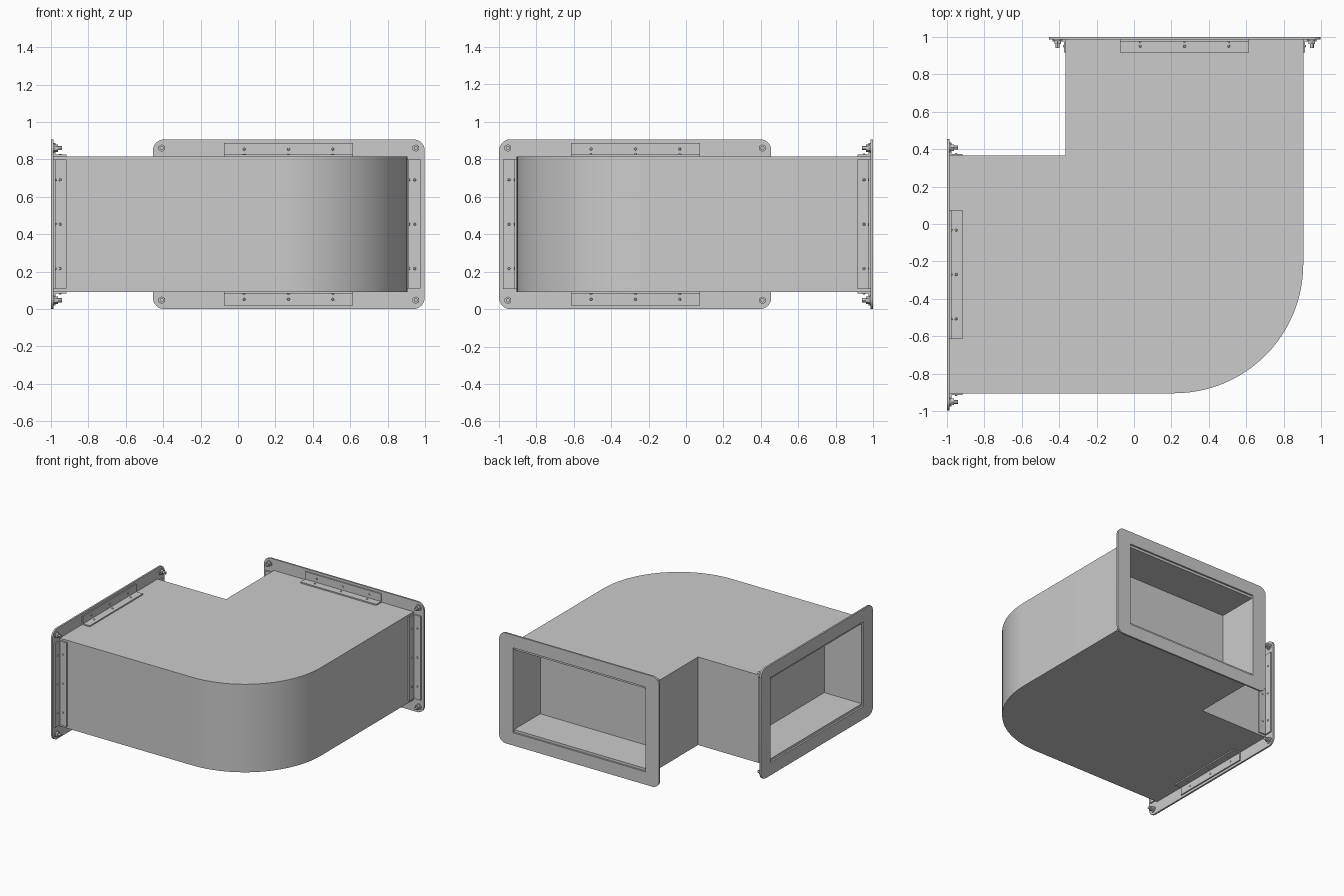
import bpy, bmesh, math
from mathutils import Matrix, Vector

cube = bpy.data.objects.get("Cube")
if cube:
    bpy.data.objects.remove(cube, do_unlink=True)

steel = bpy.data.materials.new("galvanised_grey")
steel.use_nodes = True
GREY = (0.6, 0.6, 0.6, 1)
steel.diffuse_color = GREY
steel.node_tree.nodes["Principled BSDF"].inputs["Base Color"].default_value = GREY

WALL, INNER = 0.905, -0.365        # duct outer and inner side walls
Z0, Z1, TOP = 0.092, 0.815, 0.907  # duct bottom, duct top, flange height
FX0, FX1 = -0.455, 0.998           # flange width
MID_X, MID_Z = 0.27, TOP / 2
BACK = 0.986                       # inside face of the flange plate
# the side opening is the rear opening reflected across the elbow's diagonal
SWAP = Matrix(((0, -1, 0, 0), (-1, 0, 0, 0), (0, 0, 1, 0), (0, 0, 0, 1)))


def finish(name, bm, mirrored=False):
    if mirrored:
        bm.transform(SWAP)
        bmesh.ops.reverse_faces(bm, faces=bm.faces[:])
    mesh = bpy.data.meshes.new(name)
    bm.to_mesh(mesh)
    bm.free()
    mesh.materials.append(steel)
    obj = bpy.data.objects.new(name, mesh)
    bpy.context.collection.objects.link(obj)
    bpy.ops.object.select_all(action='DESELECT')
    obj.select_set(True)
    bpy.context.view_layer.objects.active = obj
    bpy.ops.object.shade_smooth_by_angle(angle=math.radians(30))


def box(bm, lo, hi):
    lo, hi = Vector(lo), Vector(hi)
    size = Matrix.Diagonal((*(hi - lo), 1))
    bmesh.ops.create_cube(bm, size=1, matrix=Matrix.Translation((lo + hi) / 2) @ size)


def rod(bm, centre, axis, radius, length, sides=12, tip=None):
    turn = Vector(axis).to_track_quat('Z', 'Y').to_matrix().to_4x4()
    bmesh.ops.create_cone(bm, cap_ends=True, segments=sides, radius1=radius,
                          radius2=radius if tip is None else tip, depth=length,
                          matrix=Matrix.Translation(centre) @ turn)


def arc(cx, cy, r, start, steps):
    return [(cx + r * math.cos(start + i * math.pi / 2 / steps),
             cy + r * math.sin(start + i * math.pi / 2 / steps)) for i in range(steps + 1)]


# Elbow duct: L-shaped prism with a rounded heel and a recessed pocket in each mouth
bm = bmesh.new()
r = 0.69
plan = [(-BACK, -INNER), (-BACK, -WALL)]
plan += arc(WALL - r, r - WALL, r, -math.pi / 2, 24)
plan += [(WALL, BACK), (INNER, BACK), (INNER, -INNER)]
base = bm.faces.new([bm.verts.new((x, y, Z0)) for x, y in plan])
body = bmesh.ops.extrude_face_region(bm, geom=[base])
raised = [v for v in body["geom"] if isinstance(v, bmesh.types.BMVert)]
bmesh.ops.translate(bm, verts=raised, vec=(0, 0, Z1 - Z0))
bmesh.ops.recalc_face_normals(bm, faces=bm.faces[:])
bm.normal_update()
mouths = [f for f in bm.faces
          if min(v.co.y for v in f.verts) > BACK - 0.001
          or max(v.co.x for v in f.verts) < 0.001 - BACK]
bmesh.ops.inset_individual(bm, faces=mouths, thickness=0.033, use_even_offset=True)
for mouth in mouths:
    inward = mouth.normal * -0.34
    pocket = bmesh.ops.extrude_discrete_faces(bm, faces=[mouth])["faces"][0]
    bmesh.ops.translate(bm, verts=pocket.verts[:], vec=inward)
finish("elbow_duct", bm)


# Flange: rounded plate with a rectangular opening
def flange(bm):
    r = 0.06
    outer = []
    corners = [(FX1 - r, TOP - r), (FX0 + r, TOP - r), (FX0 + r, r), (FX1 - r, r)]
    for k, (cx, cz) in enumerate(corners):
        outer += arc(cx, cz, r, k * math.pi / 2, 8)
    ax, bx, az, bz = FX0 + 0.125, FX1 - 0.125, 0.105, TOP - 0.105
    hole = [(ax, az), (bx, az), (bx, bz), (ax, bz)]
    edges = []
    for loop in (outer, hole):
        vs = [bm.verts.new((x, 1, z)) for x, z in loop]
        edges += [bm.edges.new((vs[i - 1], vs[i])) for i in range(len(vs))]
    bmesh.ops.triangle_fill(bm, edges=edges, use_beauty=True)
    plate = bmesh.ops.extrude_face_region(bm, geom=bm.faces[:])
    moved = [v for v in plate["geom"] if isinstance(v, bmesh.types.BMVert)]
    bmesh.ops.translate(bm, verts=moved, vec=(0, BACK - 1, 0))
    bmesh.ops.recalc_face_normals(bm, faces=bm.faces[:])


# Angle bracket: one leg on the duct wall, one on the flange, with rivets
def bracket(bm, base, out, along):
    base, out, along = Vector(base), Vector(out), Vector(along)
    back, half, t = Vector((0, -1, 0)), along * 0.345, 0.01

    def leg(depth, rise):
        a, b = base - half, base + half + back * depth + out * rise
        box(bm, [min(p) for p in zip(a, b)], [max(p) for p in zip(a, b)])

    leg(0.07, t)
    leg(t, 0.072)
    for step in (-1, 0, 1):
        spot = base + along * step * 0.237
        rod(bm, spot + back * 0.035 + out * (t + 0.002), out, 0.008, 0.006, 10, 0.005)
        rod(bm, spot + out * 0.04 + back * (t + 0.002), back, 0.008, 0.006, 10, 0.005)


# Corner bolt: washer, hex nut and stud
def bolt(bm, x, z):
    for radius, depth, sides in ((0.026, 0.006, 20), (0.02, 0.024, 6), (0.011, 0.045, 12)):
        rod(bm, (x, BACK - depth / 2, z), (0, -1, 0), radius, depth, sides)


for label, mirrored in (("rear", False), ("side", True)):
    bm = bmesh.new()
    flange(bm)
    finish(label + "_flange", bm, mirrored)

    for name, base, out, along in (
            ("top", (MID_X, BACK, Z1), (0, 0, 1), (1, 0, 0)),
            ("bottom", (MID_X, BACK, Z0), (0, 0, -1), (1, 0, 0)),
            ("outer", (WALL, BACK, MID_Z), (1, 0, 0), (0, 0, 1)),
            ("inner", (INNER, BACK, MID_Z), (-1, 0, 0), (0, 0, 1))):
        bm = bmesh.new()
        bracket(bm, base, out, along)
        finish(f"{label}_{name}_bracket", bm, mirrored)

    bm = bmesh.new()
    for x in (FX0 + 0.047, FX1 - 0.047):
        for z in (0.047, TOP - 0.047):
            bolt(bm, x, z)
    finish(label + "_corner_bolts", bm, mirrored)
